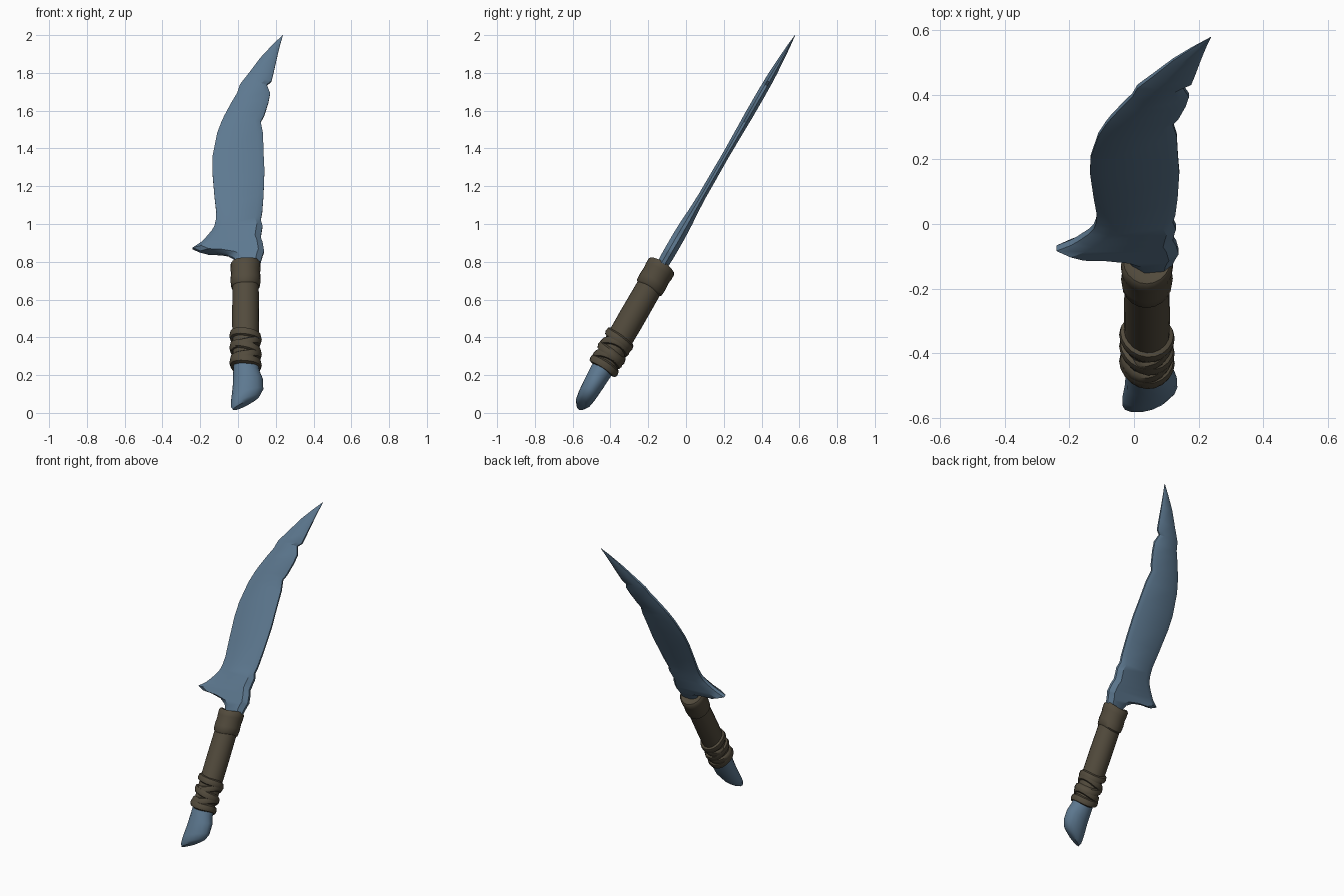
import bpy, bmesh, math
from mathutils import Vector

def mat(name, col):
    m = bpy.data.materials.new(name)
    m.diffuse_color = (*col, 1)
    return m

BLUE = mat("blue_steel", (0.11, 0.19, 0.28))
BROWN = mat("brown_leather", (0.085, 0.07, 0.046))
C, S = math.cos(math.radians(30)), 0.5

def world(x, z, n):
    """Knife leans back 30 degrees: z is height on the axis, n is the offset from its flat."""
    s = (z - 1) / C
    return Vector((x, s * S - n * C, z + n * S))

def loft(name, rings, material, angle=40):
    bm = bmesh.new()
    vs = [[bm.verts.new(world(*p)) for p in r] for r in rings]
    k = len(vs[0])
    for a, b in zip(vs, vs[1:]):
        for i in range(k):
            bm.faces.new((a[i], a[(i + 1) % k], b[(i + 1) % k], b[i]))
    bm.faces.new(vs[0])
    bm.faces.new(vs[-1])
    bmesh.ops.recalc_face_normals(bm, faces=bm.faces)
    me = bpy.data.meshes.new(name)
    bm.to_mesh(me)
    bm.free()
    me.materials.append(material)
    ob = bpy.data.objects.new(name, me)
    bpy.context.collection.objects.link(ob)
    bpy.context.view_layer.objects.active = ob
    ob.select_set(True)
    bpy.ops.object.shade_smooth_by_angle(angle=math.radians(angle))
    ob.select_set(False)
    return ob

# Blade with spur: height, left edge, right edge, half thickness
blade = [
    (0.78, 0.00, 0.115, 0.030), (0.815, -0.02, 0.125, 0.032),
    (0.838, -0.06, 0.132, 0.033), (0.85, -0.13, 0.137, 0.033),
    (0.853, -0.20, 0.138, 0.033), (0.87, -0.24, 0.135, 0.033),
    (0.90, -0.195, 0.13, 0.033), (0.925, -0.17, 0.12, 0.033),
    (0.96, -0.14, 0.125, 0.032), (0.985, -0.125, 0.13, 0.031),
    (1.02, -0.117, 0.12, 0.029), (1.06, -0.115, 0.128, 0.025),
    (1.15, -0.125, 0.135, 0.021), (1.28, -0.136, 0.14, 0.020),
    (1.36, -0.134, 0.136, 0.019), (1.48, -0.11, 0.132, 0.021),
    (1.54, -0.087, 0.12, 0.022), (1.57, -0.073, 0.137, 0.023),
    (1.64, -0.035, 0.16, 0.023), (1.69, -0.005, 0.17, 0.023),
    (1.735, 0.01, 0.152, 0.022), (1.755, 0.025, 0.177, 0.022),
    (1.80, 0.06, 0.188, 0.020), (1.88, 0.12, 0.206, 0.014),
    (1.945, 0.18, 0.222, 0.008), (2.0, 0.236, 0.238, 0.001)]

def blade_ring(z, l, r, t):
    w = r - l
    a, b, e = min(0.045, 0.3 * w), min(0.03, 0.2 * w), 0.3 * t
    half = [(l, e), (l + a, t), (r - b, t), (r, e)]
    return [(x, z, n) for x, n in half] + [(x, z, -n) for x, n in reversed(half)]

loft("blade", [blade_ring(*r) for r in blade], BLUE, 35)

# Pommel: left height and edge, right height and edge, half thickness
pommel = [(0.30, -0.025, 0.30, 0.105, 0.060), (0.22, -0.025, 0.22, 0.115, 0.060),
          (0.14, -0.028, 0.18, 0.132, 0.056), (0.07, -0.036, 0.125, 0.134, 0.050),
          (0.03, -0.036, 0.09, 0.115, 0.042), (0.017, -0.027, 0.065, 0.08, 0.025)]

def tilted_ring(zl, xl, zr, xr, t, k=14):
    ring = []
    for i in range(k):
        a = 2 * math.pi * i / k
        f = 0.5 - 0.5 * math.cos(a)
        ring.append((xl + (xr - xl) * f, zl + (zr - zl) * f, t * math.sin(a)))
    return ring

loft("pommel", [tilted_ring(*r) for r in pommel], BLUE, 40)

# Grip, collar and wrapped bands: round profiles, optionally tilted
def tube(name, profile, tilt_x=0.0, tilt_n=0.0, wave=0.0, k=20):
    rings = []
    for z, r in profile:
        ring = []
        for i in range(k):
            a = 2 * math.pi * i / k
            x, n = r * math.cos(a), r * math.sin(a)
            ring.append((0.04 + x, z + tilt_x * x + tilt_n * n + wave * math.cos(2 * a), n))
        rings.append(ring)
    return loft(name, rings, BROWN, 40)

tube("grip", [(0.25, 0.068), (0.50, 0.071), (0.75, 0.069)])
tube("collar", [(0.66, 0.068), (0.668, 0.077), (0.70, 0.080), (0.735, 0.077),
                (0.755, 0.080), (0.78, 0.080), (0.79, 0.072), (0.785, 0.055)], 0.03, 0.05, 0.006)

bands = [(0.395, -0.12, 0.10), (0.355, 0.22, -0.08), (0.325, -0.22, 0.12),
         (0.29, 0.15, -0.06), (0.257, -0.08, 0.05)]
for i, (z, tx, tn) in enumerate(bands):
    h, R = 0.022, 0.083 if i % 2 else 0.086
    tube(f"wrap_band_{i + 1}", [(z - h, 0.064), (z - h * 0.8, R - 0.005), (z - h * 0.2, R),
                               (z + h * 0.6, R - 0.004), (z + h, 0.064)], tx, tn, 0.006)
